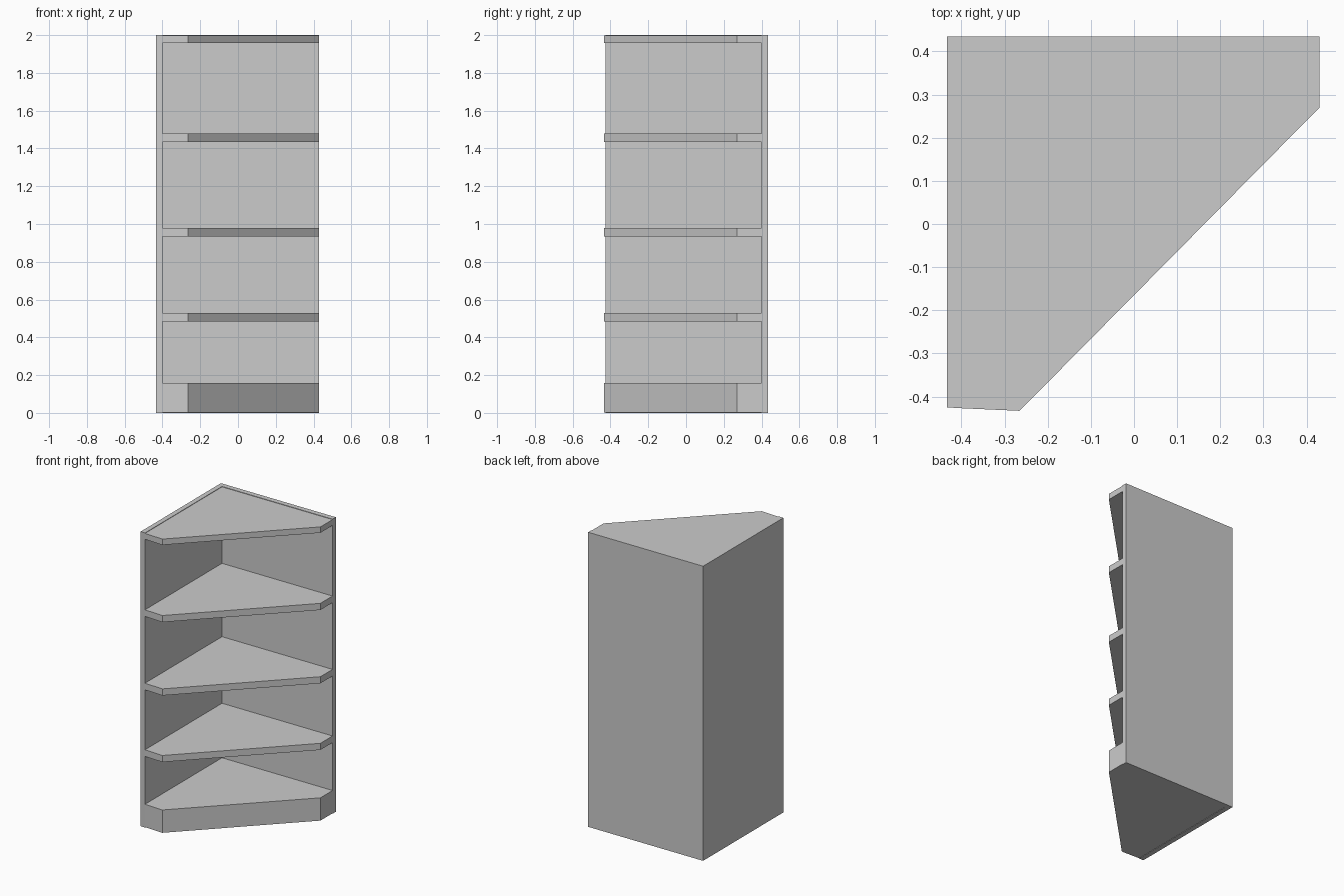
import bpy
import bmesh

cube = bpy.data.objects.get("Cube")
if cube:
    bpy.data.objects.remove(cube, do_unlink=True)

grey = bpy.data.materials.new("light_grey")
grey.use_nodes = True
colour = (0.6, 0.6, 0.6, 1)
grey.diffuse_color = colour
grey.node_tree.nodes["Principled BSDF"].inputs["Base Color"].default_value = colour


def prism(name, outline, bottom, top):
    """Extrude a flat counter-clockwise outline upwards."""
    bm = bmesh.new()
    face = bm.faces.new([bm.verts.new((x, y, bottom)) for x, y in outline])
    new = bmesh.ops.extrude_face_region(bm, geom=[face])["geom"]
    bmesh.ops.translate(bm, vec=(0, 0, top - bottom),
                        verts=[v for v in new if isinstance(v, bmesh.types.BMVert)])
    bmesh.ops.recalc_face_normals(bm, faces=bm.faces)
    mesh = bpy.data.meshes.new(name)
    bm.to_mesh(mesh)
    bm.free()
    mesh.materials.append(grey)
    obj = bpy.data.objects.new(name, mesh)
    bpy.context.collection.objects.link(obj)
    return obj


HALF, INNER, HEIGHT = 0.433, 0.4, 2.0

# Two upright panels meeting in the back corner
prism("side_panel", [(-HALF, -0.425), (-INNER, -0.427), (-INNER, INNER),
                     (-HALF, INNER)], 0, HEIGHT)
prism("back_panel", [(-HALF, INNER), (0.43, INNER), (0.43, 0.435),
                     (-HALF, 0.435)], 0, HEIGHT)

# Plinth, shelves and top share the cut-corner outline
shelf = [(-INNER, -0.427), (-0.265, -0.433), (0.43, 0.27), (0.43, INNER), (-INNER, INNER)]
levels = {
    "plinth": (0.003, 0.158),
    "lower_shelf": (0.483, 0.528),
    "middle_shelf": (0.935, 0.98),
    "upper_shelf": (1.433, 1.478),
    "top_shelf": (1.957, 1.997),
}
for name, (bottom, top) in levels.items():
    prism(name, shelf, bottom, top)
